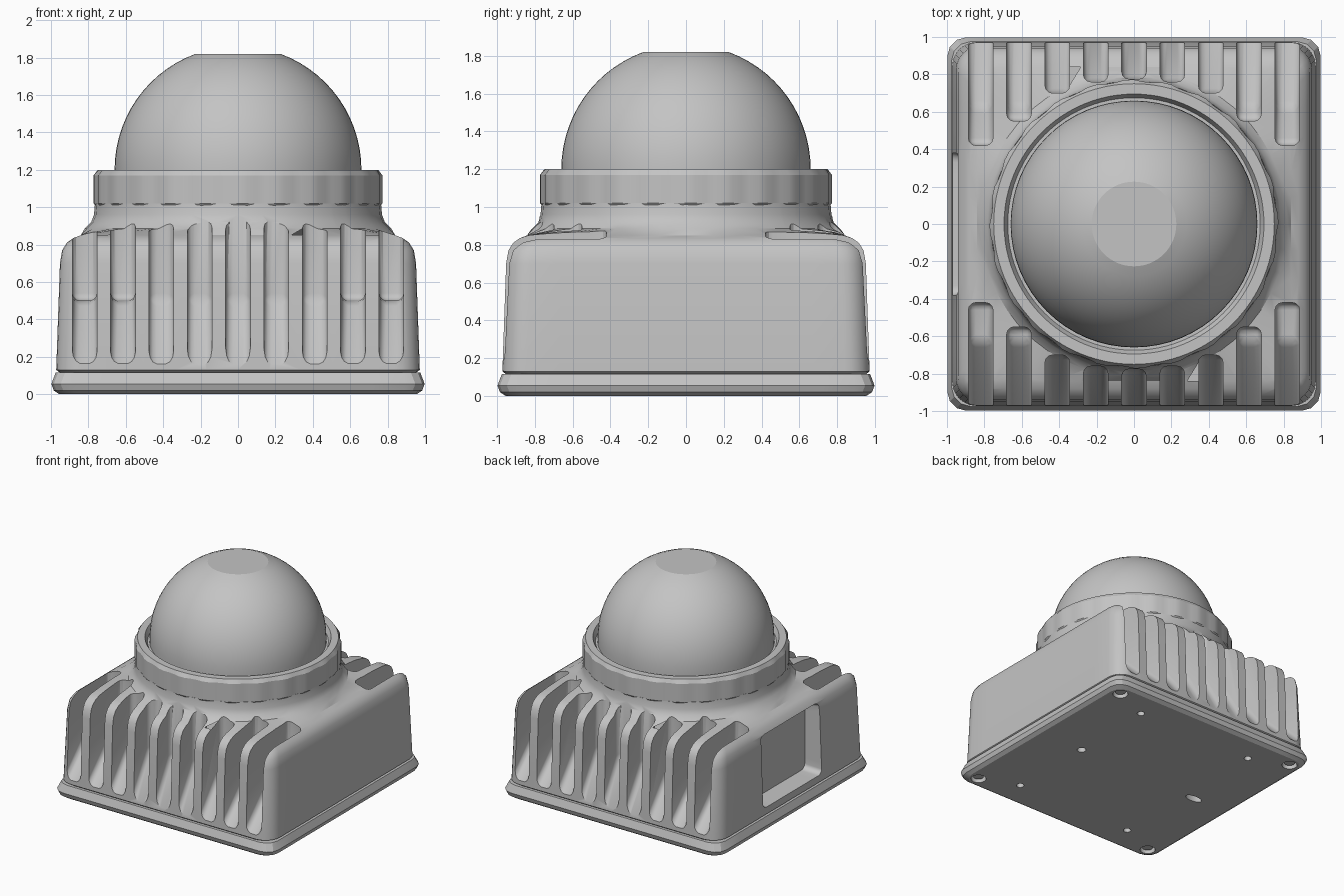
import bpy, bmesh, math
from mathutils import Matrix, Vector

if "Cube" in bpy.data.objects:
    bpy.data.objects.remove(bpy.data.objects["Cube"])

grey = bpy.data.materials.new("plain_grey")
grey.use_nodes = True
GREY = (0.55, 0.55, 0.55, 1)
grey.diffuse_color = GREY
grey.node_tree.nodes["Principled BSDF"].inputs["Base Color"].default_value = GREY


def finish(name, bm):
    bmesh.ops.recalc_face_normals(bm, faces=bm.faces)
    mesh = bpy.data.meshes.new(name)
    bm.to_mesh(mesh)
    bm.free()
    mesh.materials.append(grey)
    obj = bpy.data.objects.new(name, mesh)
    bpy.context.collection.objects.link(obj)
    return obj


def activate(obj):
    bpy.ops.object.select_all(action='DESELECT')
    obj.select_set(True)
    bpy.context.view_layer.objects.active = obj


def smooth(obj, degrees=30):
    activate(obj)
    bpy.ops.object.shade_smooth_by_angle(angle=math.radians(degrees))


def cut(obj, cutter):
    cutter.hide_render = True
    mod = obj.modifiers.new("cut", 'BOOLEAN')
    mod.operation, mod.solver, mod.object = 'DIFFERENCE', 'EXACT', cutter
    activate(obj)
    bpy.ops.object.modifier_apply(modifier=mod.name)
    bpy.data.objects.remove(cutter)


def loft(bm, rings, closed=False):
    """Skin rings of points; cap the ends unless the section is closed."""
    rows = [[bm.verts.new(p) for p in ring] for ring in rings]
    n = len(rows[0])
    for a, b in zip(rows, rows[1:] + (rows[:1] if closed else [])):
        for i in range(n):
            j = (i + 1) % n
            bm.faces.new((a[i], a[j], b[j], b[i]))
    if not closed:
        bm.faces.new(rows[0])
        bm.faces.new(rows[-1])


def rounded_square(half, radius, z, steps=6):
    """Corner arcs plus points along each straight side."""
    pts = []
    c = half - radius
    for k in range(4):
        turn = Matrix.Rotation(k * math.pi / 2, 3, 'Z')
        for i in range(steps + 1):
            a = math.pi / 2 * i / steps
            pts.append(turn @ Vector((c + radius * math.cos(a), c + radius * math.sin(a), z)))
        for i in range(1, 10):
            pts.append(turn @ Vector((c - 2 * c * i / 10, half, z)))
    return pts


def circle(radius, z, n=64):
    return [Vector((radius * math.cos(t), radius * math.sin(t), z))
            for t in (2 * math.pi * i / n for i in range(n))]


# Housing: rounded square that blends into a round neck
square_rows = [(0.945, 0.11), (0.972, 0.13), (0.952, 0.7), (0.94, 0.77),
               (0.915, 0.81), (0.88, 0.835), (0.84, 0.85)]
rings = [rounded_square(h, 0.13, z) for h, z in square_rows]
guide = rings[-1]
for r, z in [(0.82, 0.885), (0.785, 0.92), (0.77, 0.96), (0.765, 1.02)]:
    rings.append([Vector((p.x, p.y, 0)).normalized() * r + Vector((0, 0, z)) for p in guide])
bm = bmesh.new()
loft(bm, rings)
housing = finish("housing", bm)

# Cooling slots on front and back, with a sloping floor and rounded ends
SLOT_ENDS = [0.775, 0.76, 0.70, 0.55, 0.42]
bm = bmesh.new()
for side in (-1, 1):
    for i in range(-4, 5):
        end = SLOT_ENDS[abs(i)]
        knee = max(end, 0.63)
        low = 0.17 - (1.1 - 0.965) * 0.33 / (0.965 - knee)
        section = [(1.1, low), (knee, 0.5)]
        if knee > end:
            section.append((end, 0.5))
        section += [(end, 1.1), (1.1, 1.1)]
        part = bmesh.new()
        loft(part, [[(i * 0.205 + dx, side * y, z) for y, z in section] for dx in (-0.066, 0.066)])
        bmesh.ops.recalc_face_normals(part, faces=part.faces)
        bmesh.ops.bevel(part, geom=part.edges[:], offset=0.04, segments=3,
                        profile=0.5, affect='EDGES')
        tmp = bpy.data.meshes.new("slot")
        part.to_mesh(tmp)
        part.free()
        bm.from_mesh(tmp)
        bpy.data.meshes.remove(tmp)
cut(housing, finish("slot_cutter", bm))

# Recessed window on the right side
bm = bmesh.new()
to_side = Matrix.Translation((0, 0, 0.48)) @ Matrix.Rotation(-math.pi / 2, 4, 'Y')
loft(bm, [[to_side @ Vector((p.x * 0.77, p.y, p.z)) for p in rounded_square(h, 0.05, z)]
          for h, z in ((0.36, 0.83), (0.38, 0.96), (0.40, 1.1))])
cut(housing, finish("window_cutter", bm))
smooth(housing)

# Base plate with chamfered rim
bm = bmesh.new()
loft(bm, [rounded_square(h, 0.1, z, 3) for h, z in
          ((0.955, 0), (0.985, 0.02), (0.998, 0.055), (0.975, 0.115))])
base = finish("base_plate", bm)

# Screw holes, mounting holes and a keyed slot in the underside
bm = bmesh.new()
holes = [(x * sx, y * sy, r) for x, y, r in ((0.87, 0.87, 0.06), (0.55, 0.74, 0.03))
         for sx in (-1, 1) for sy in (-1, 1)] + [(0.54, 0, 0.035)]
for x, y, r in holes:
    loft(bm, [[p + Vector((x, y, 0)) for p in circle(r, z, 16)] for z in (-0.05, 0.06)])
loft(bm, [[Vector((p.x * 2.2 - 0.63, p.y - 0.02, z)) for p in circle(0.035, 0, 16)]
          for z in (-0.05, 0.06)])
cut(base, finish("hole_cutter", bm))
smooth(base, 25)

# Screw heads sunk in the corners
for sx, side in ((-1, "right"), (1, "left")):
    for sy, end in ((-1, "front"), (1, "back")):
        bm = bmesh.new()
        loft(bm, [[p + Vector((sx * 0.87, sy * 0.87, 0)) for p in circle(0.042, z, 12)]
                  for z in (0.02, 0.07)])
        smooth(finish(f"screw_{end}_{side}", bm))

# Ribbed clamp ring
bm = bmesh.new()
section = [(0.64, 1.0), (0.755, 1.0), (0.772, 1.02), (0.772, 1.17), (0.75, 1.2),
           (0.695, 1.2), (0.675, 1.16), (0.64, 1.16)]
rows = []
for r, z in section:
    row = circle(r, z, 96)
    if r > 0.76:
        row = [p * 1 if i % 4 < 2 else Vector((p.x * 0.988, p.y * 0.988, z))
               for i, p in enumerate(row)]
    rows.append(row)
loft(bm, rows, closed=True)
smooth(finish("clamp_ring", bm), 20)

# Dome with a flat top
R, CENTRE, TOP = 0.66, 1.2, math.asin(0.62 / 0.66)
bm = bmesh.new()
arc = [TOP * i / 14 for i in range(15)]
loft(bm, [circle(R, 1.1)] + [circle(R * math.cos(a), CENTRE + R * math.sin(a)) for a in arc])
smooth(finish("dome", bm), 18)
